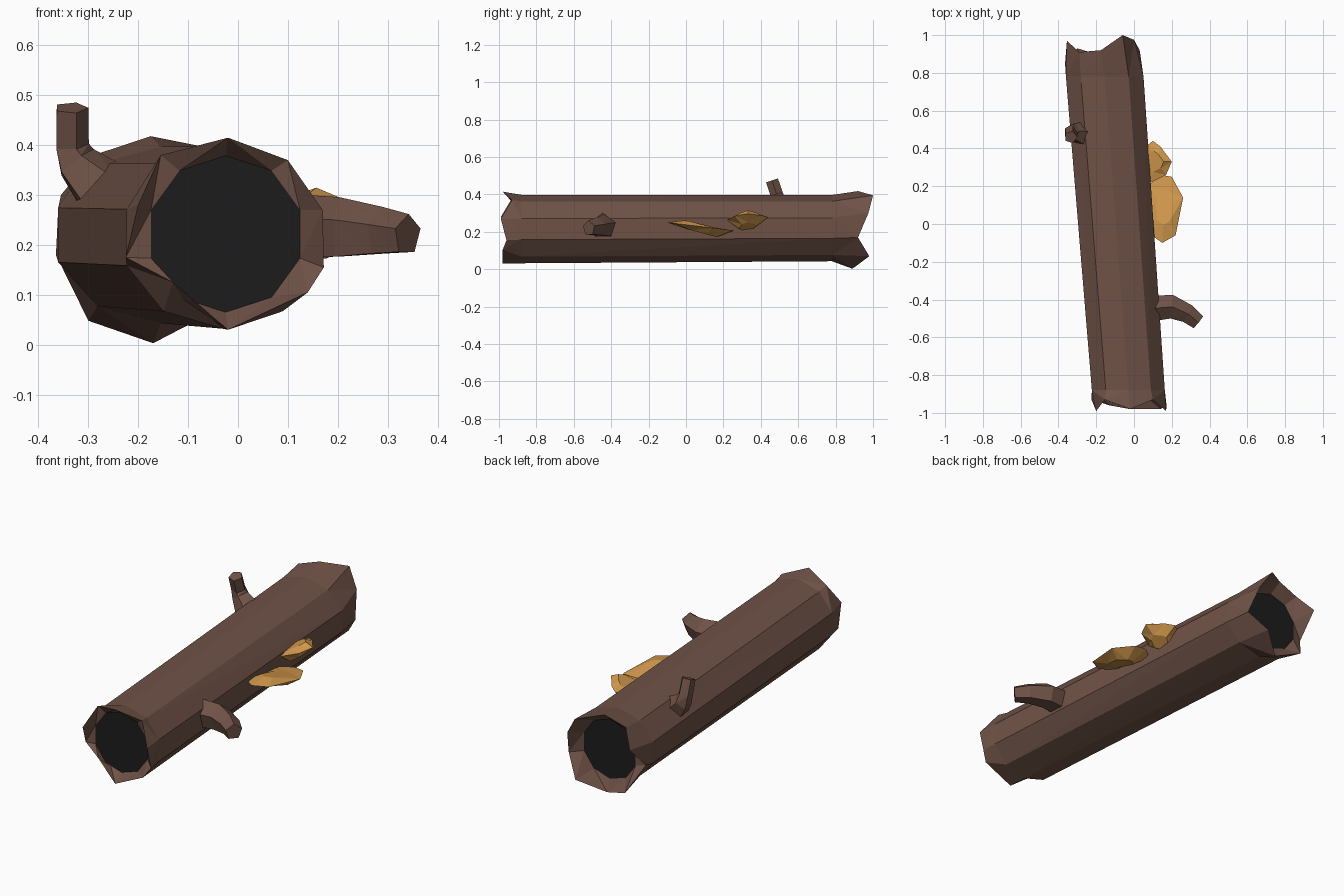
import bpy, bmesh
from math import cos, sin, pi, radians
from mathutils import Vector

if "Cube" in bpy.data.objects:
    bpy.data.objects.remove(bpy.data.objects["Cube"])


def material(name, rgb):
    m = bpy.data.materials.new(name)
    m.diffuse_color = (*rgb, 1)
    m.use_nodes = True
    m.node_tree.nodes["Principled BSDF"].inputs["Base Color"].default_value = m.diffuse_color
    return m


BARK = material("bark", (0.16, 0.085, 0.063))
HOLLOW = material("hollow", (0.012, 0.012, 0.012))
FUNGUS = material("fungus", (0.65, 0.32, 0.075))


def skin(name, rings, mats, cap_mat=0):
    """Join equal-sized rings of points with quads and close both ends."""
    bm = bmesh.new()
    vr = [[bm.verts.new(p) for p in r] for r in rings]
    n = len(rings[0])
    for a, b in zip(vr, vr[1:]):
        for i in range(n):
            j = (i + 1) % n
            bm.faces.new((a[i], a[j], b[j], b[i]))
    for cap in (vr[0], vr[-1]):
        bm.faces.new(cap).material_index = cap_mat
    bmesh.ops.recalc_face_normals(bm, faces=bm.faces)
    # split warped quads so every facet is flat
    bmesh.ops.triangulate(bm, faces=[f for f in bm.faces if len(f.verts) == 4])
    me = bpy.data.meshes.new(name)
    bm.to_mesh(me)
    bm.free()
    for m in mats:
        me.materials.append(m)
    ob = bpy.data.objects.new(name, me)
    bpy.context.collection.objects.link(ob)
    return ob


def decagon(x, y, z, rx, rz):
    return [(x + rx * cos(radians(90 - 36 * i)), y, z + rz * sin(radians(90 - 36 * i)))
            for i in range(10)]


# Splintered ends, clockwise from the top as seen from the front
front_edge = [(-0.02, -0.98, 0.415), (0.10, -0.93, 0.37), (0.17, -0.99, 0.27),
              (0.172, -0.96, 0.155), (0.14, -0.98, 0.105), (-0.02, -0.98, 0.03),
              (-0.13, -0.96, 0.125), (-0.225, -0.93, 0.175), (-0.20, -0.99, 0.28),
              (-0.155, -0.93, 0.38)]
back_edge = [(-0.175, 0.92, 0.418), (-0.06, 1.0, 0.395), (0.0, 0.975, 0.30),
             (0.03, 0.92, 0.17), (-0.05, 0.98, 0.07), (-0.17, 0.89, 0.003),
             (-0.30, 0.93, 0.048), (-0.365, 0.85, 0.18), (-0.355, 0.97, 0.30),
             (-0.29, 0.91, 0.38)]

# Trunk: hollow disc, rim, body, rim, hollow disc
skin("log", [
    decagon(-0.025, -0.92, 0.222, 0.157, 0.157),
    front_edge,
    decagon(-0.03, -0.88, 0.215, 0.203, 0.183),
    decagon(-0.155, 0.78, 0.220, 0.216, 0.177),
    back_edge,
    decagon(-0.165, 0.86, 0.215, 0.155, 0.155)], [BARK, HOLLOW], 1)


def branch(name, path, radii, side, sides=5):
    """Tapered bent tube; side is a reference direction for the sections."""
    pts = [Vector(p) for p in path]
    rings = []
    for k, (p, r) in enumerate(zip(pts, radii)):
        t = (pts[min(k + 1, len(pts) - 1)] - pts[max(k - 1, 0)]).normalized()
        u = (Vector(side) - t * t.dot(Vector(side))).normalized()
        v = t.cross(u)
        rings.append([p + r * (u * cos(2 * pi * i / sides) + v * sin(2 * pi * i / sides))
                      for i in range(sides)])
    skin(name, rings, [BARK])


branch("side_branch", [(0.06, -0.45, 0.232), (0.20, -0.438, 0.23), (0.285, -0.475, 0.225),
                       (0.34, -0.52, 0.22)], [0.073, 0.066, 0.052, 0.042], (0, 0, 1))
branch("upright_twig", [(-0.25, 0.47, 0.29), (-0.325, 0.49, 0.365), (-0.335, 0.485, 0.40),
                        (-0.335, 0.46, 0.475)], [0.075, 0.045, 0.036, 0.035], (1, 0, 0))


def bracket(name, outline, rim, top, bottom):
    """Shelf fungus: rim height is a function of x, y, with crown and underside."""
    n = len(outline)
    cx = sum(p[0] for p in outline) / n
    cy = sum(p[1] for p in outline) / n

    def ring(s, dz):
        return [(cx + s * (x - cx), cy + s * (y - cy), rim(x, y) + dz) for x, y in outline]

    skin(name, [ring(0.45, bottom), ring(1, 0), ring(0.5, top)], [FUNGUS])


# Shelf fungi on the right side
bracket("large_fungus", [(0.07, 0.2), (0.14, 0.26), (0.2, 0.25), (0.26, 0.14), (0.22, -0.06),
                         (0.15, -0.1), (0.08, -0.05)],
        lambda x, y: 0.238 - 0.12 * y, 0.012, -0.035)
bracket("small_fungus", [(0.05, 0.4), (0.1, 0.44), (0.14, 0.41), (0.2, 0.33), (0.17, 0.26),
                         (0.09, 0.22), (0.05, 0.26)],
        lambda x, y: 0.245 + 0.25 * x + 0.06 * (y - 0.3), 0.018, -0.045)
